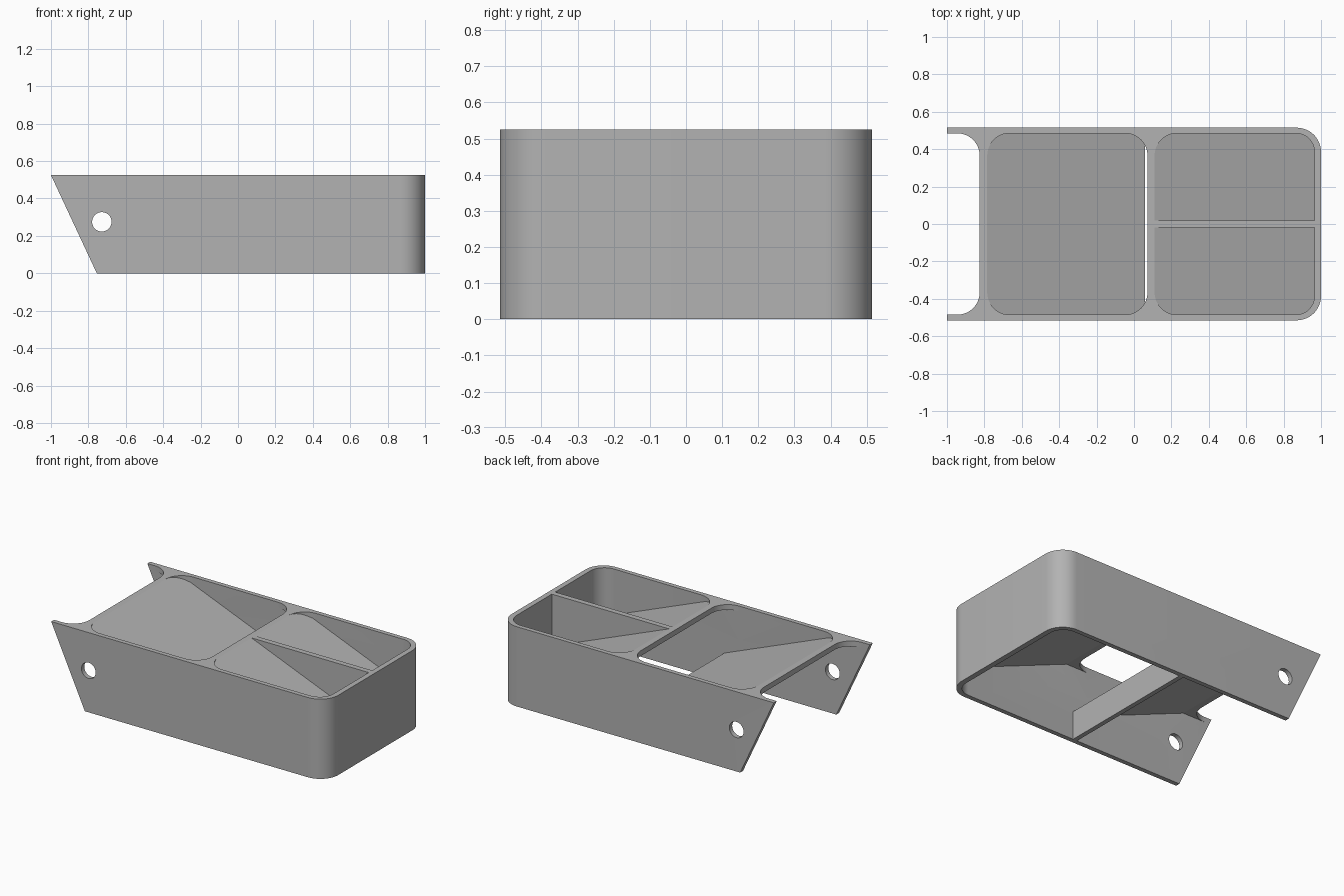
import bpy
import bmesh
import math

if "Cube" in bpy.data.objects:
    bpy.data.objects.remove(bpy.data.objects["Cube"], do_unlink=True)

TOP, HALF, WALL, SHEET = 0.525, 0.515, 0.03, 0.035
INNER = HALF - WALL
SLOPE = 0.4

grey = bpy.data.materials.new("plain grey")
grey.use_nodes = True
colour = (0.45, 0.45, 0.45, 1)
grey.diffuse_color = colour
grey.node_tree.nodes["Principled BSDF"].inputs["Base Color"].default_value = colour


def extrude(name, pts, axis, lo, hi):
    """Extrude an outline: axis 'z' takes (x, y) points, axis 'y' takes (x, z)."""
    bm = bmesh.new()

    def place(p, d):
        return (p[0], p[1], d) if axis == "z" else (p[0], d, p[1])

    a = [bm.verts.new(place(p, lo)) for p in pts]
    b = [bm.verts.new(place(p, hi)) for p in pts]
    bm.faces.new(a)
    bm.faces.new(b)
    for i in range(len(pts)):
        j = (i + 1) % len(pts)
        bm.faces.new((a[i], a[j], b[j], b[i]))
    bmesh.ops.recalc_face_normals(bm, faces=bm.faces)
    mesh = bpy.data.meshes.new(name)
    bm.to_mesh(mesh)
    bm.free()
    mesh.materials.append(grey)
    obj = bpy.data.objects.new(name, mesh)
    bpy.context.collection.objects.link(obj)
    return obj


def rounded(x0, x1, half, r_left, r_right, steps=12):
    """Rectangle outline with separate corner radii for its two ends."""
    pts = []
    for sx, sy, start in ((1, 1, 0), (-1, 1, 90), (-1, -1, 180), (1, -1, 270)):
        r = r_right if sx > 0 else r_left
        cx, cy = (x1 if sx > 0 else x0) - sx * r, sy * (half - r)
        for k in range(steps + 1 if r else 1):
            t = math.radians(start + 90 * k / steps)
            pts.append((cx + r * math.cos(t), cy + r * math.sin(t)))
    return pts


def combine(obj, tool, operation="DIFFERENCE"):
    """Apply a boolean and discard the tool."""
    mod = obj.modifiers.new("cut", "BOOLEAN")
    mod.object, mod.operation, mod.solver = tool, operation, "EXACT"
    graph = bpy.context.evaluated_depsgraph_get()
    mesh = bpy.data.meshes.new_from_object(obj.evaluated_get(graph))
    obj.modifiers.clear()
    obj.data = mesh
    bpy.data.objects.remove(tool, do_unlink=True)


# Outer frame: hollow from below, with three openings in its top sheet
frame = extrude("frame", rounded(-1, 1, HALF, 0, 0.13), "z", 0, TOP)
combine(frame, extrude("cavity", rounded(-1.2, 0.965, INNER, 0, 0.1), "z", -0.1, TOP - SHEET))
for x0, x1, r0, r1 in ((-1.2, -0.825, 0, 0.12), (-0.785, 0.072, 0.12, 0.12), (0.11, 0.965, 0.12, 0.1)):
    combine(frame, extrude("opening", rounded(x0, x1, INNER, r0, r1), "z", 0.3, 0.7))

# Slanted open end and the pivot holes
slant = (-1 + 0.755) / TOP
combine(frame, extrude("slant", [(-0.755 + slant * z, z) for z in (-0.1, 0.7)] + [(-1.4, 0.7), (-1.4, -0.1)],
                       "y", -1, 1))
circle = [(-0.728 + 0.052 * math.cos(t), 0.275 + 0.052 * math.sin(t))
          for t in (math.tau * k / 32 for k in range(32))]
combine(frame, extrude("pivot_hole", circle, "y", -1, 1))

# First ramp, ending in an upright lip that reaches the ground
x0, x1 = -0.785, 0.06
end = TOP - SLOPE * (x1 - x0)
lip = x1 - WALL
first_ramp = extrude("first_ramp", [(x0, TOP), (x1, end), (x1, 0), (lip, 0),
                                    (lip, end - SHEET + SLOPE * WALL), (x0, TOP - SHEET)],
                     "y", -INNER - 0.005, INNER + 0.005)

# Second ramp, trimmed to the rounded end of the frame
x0, x1 = 0.11, 0.98
end = TOP - SLOPE * (x1 - x0)
second_ramp = extrude("second_ramp", [(x0, TOP), (x1, end), (x1, end - SHEET), (x0, TOP - SHEET)],
                      "y", -0.5, 0.5)
combine(second_ramp, extrude("trim", rounded(0, 0.975, INNER + 0.01, 0, 0.11), "z", -0.1, 1), "INTERSECT")

# Divider fin standing on the second ramp
divider = extrude("divider", [(x0, TOP), (0.97, TOP), (0.97, end - 0.01)], "y", -0.018, 0.018)

for obj in (frame, first_ramp, second_ramp, divider):
    bpy.ops.object.select_all(action="DESELECT")
    obj.select_set(True)
    bpy.context.view_layer.objects.active = obj
    bpy.ops.object.shade_smooth_by_angle(angle=math.radians(30))
